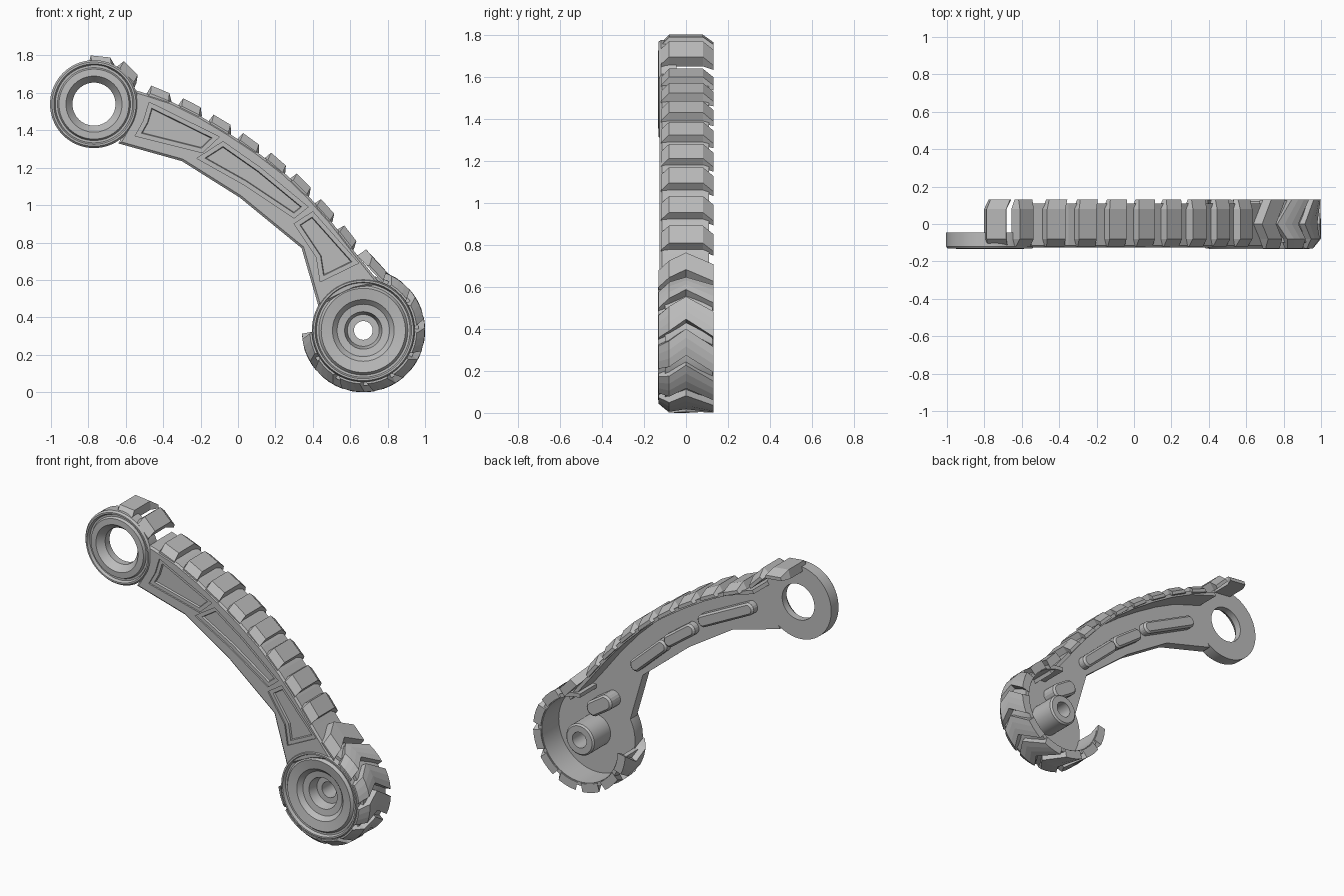
import bpy, bmesh, math
from mathutils import Vector

old = bpy.data.objects.get("Cube")
if old:
    bpy.data.objects.remove(old, do_unlink=True)

grey = bpy.data.materials.new("plain_grey")
grey.use_nodes = True
grey.diffuse_color = (0.5, 0.5, 0.5, 1)
grey.node_tree.nodes["Principled BSDF"].inputs["Base Color"].default_value = (0.5, 0.5, 0.5, 1)

RING = Vector((-0.77, 0, 1.54))
WHEEL = Vector((0.67, 0, 0.33))


def finish(name, bm, smooth=False):
    bmesh.ops.remove_doubles(bm, verts=bm.verts, dist=0.0005)
    bmesh.ops.recalc_face_normals(bm, faces=bm.faces)
    mesh = bpy.data.meshes.new(name)
    bm.to_mesh(mesh)
    bm.free()
    mesh.materials.append(grey)
    ob = bpy.data.objects.new(name, mesh)
    bpy.context.collection.objects.link(ob)
    if smooth:
        bpy.ops.object.select_all(action='DESELECT')
        ob.select_set(True)
        bpy.context.view_layer.objects.active = ob
        bpy.ops.object.shade_smooth_by_angle(angle=math.radians(25))
    return ob


def loft(name, loops, closed=False, smooth=False):
    """Skin a row of equal point loops, capping the ends unless closed."""
    bm = bmesh.new()
    rows = [[bm.verts.new(p) for p in loop] for loop in loops]
    n = len(rows[0])
    for p, q in zip(rows, rows[1:]):
        for k in range(n):
            m = (k + 1) % n
            bm.faces.new((p[k], p[m], q[m], q[k]))
    if not closed:
        bm.faces.new(rows[0])
        bm.faces.new(rows[-1])
    return finish(name, bm, smooth)


def polar(centre, r, y, a):
    return centre + Vector((r * math.cos(a), y, r * math.sin(a)))


def revolve(name, profile, centre, start=0, sweep=360):
    """Turn a closed (radius, y) section about the y axis through centre."""
    steps = sweep // 5
    loops = [[polar(centre, r, y, math.radians(start + sweep * i / steps)) for r, y in profile]
             for i in range(steps + 1)]
    return loft(name, loops, sweep == 360, True)


def prism(name, outline, y0, y1, rim=0, depth=0, ledge=0):
    """Extrude an (x, z) outline along y; the y1 end gets an optional ledge and sloped rim."""
    bm = bmesh.new()
    face = bm.faces.new([bm.verts.new((x, y0, z)) for x, z in outline])
    ext = bmesh.ops.extrude_face_region(bm, geom=[face])
    verts = [v for v in ext["geom"] if isinstance(v, bmesh.types.BMVert)]
    end = [f for f in ext["geom"] if isinstance(f, bmesh.types.BMFace)]
    bmesh.ops.translate(bm, verts=verts, vec=(0, y1 - y0, 0))
    bmesh.ops.recalc_face_normals(bm, faces=bm.faces)
    for inset in (ledge, rim):
        if inset:
            bmesh.ops.inset_region(bm, faces=end, thickness=inset, use_even_offset=True)
    bmesh.ops.translate(bm, verts=end[0].verts, vec=(0, depth, 0))
    return finish(name, bm)


def pad(name, place, width, stations):
    """Tread block; place maps (slide, y, height), stations are (y, slide, height)."""
    cross = [width * (k / 3 - 0.5) for k in range(4)]
    loops = []
    for y, slide, height in stations:
        loops.append([place(slide + u * 1.15, y, -0.011) for u in cross]
                     + [place(slide + u, y, height) for u in reversed(cross)])
    return loft(name, loops)


def flat_place(x, z, slope):
    """Frame for a block lying on a slope, sliding uphill along the track."""
    t = Vector((-math.cos(math.radians(slope)), 0, -math.sin(math.radians(slope))))
    up = Vector((t.z, 0, -t.x))
    return lambda u, y, h: Vector((x, y, z)) + t * u + up * h


def round_place(angle, r):
    """Frame for a block wrapped round the wheel."""
    return lambda u, y, h: polar(WHEEL, r + h, y, angle + u / r)


def capsule(name, x, z, angle, length, radius, y0, y1):
    pts = []
    for i in range(18):
        a = 2 * math.pi * (i + 0.5) / 18
        u = radius * math.cos(a) + math.copysign(length / 2 - radius, math.cos(a))
        v = radius * math.sin(a)
        pts.append((x + u * math.cos(angle) - v * math.sin(angle),
                    z + u * math.sin(angle) + v * math.cos(angle)))
    return prism(name, pts, y0, y1, 0.012, 0.012)


# Arm plate with chamfered front edge
top = [(-0.55, 1.615), (-0.35, 1.55), (-0.2, 1.475), (-0.05, 1.385), (0.1, 1.285),
       (0.25, 1.17), (0.38, 1.045), (0.5, 0.91), (0.62, 0.755), (0.76, 0.58)]
bottom = [(0.62, 0.55), (0.43, 0.46), (0.34, 0.77), (0.01, 1.04),
          (-0.3, 1.235), (-0.64, 1.33), (-0.57, 1.45)]
arm = prism("arm_plate", top + bottom, -0.045, -0.114, 0.012, -0.011)

# Sunken panels, each with a shallow ledge round a deeper floor
panels = [
    [(-0.475, 1.55), (-0.1, 1.365), (-0.19, 1.28), (-0.55, 1.37), (-0.505, 1.45)],
    [(-0.08, 1.34), (0.12, 1.2), (0.375, 0.99), (0.3, 0.93), (0.03, 1.11), (-0.22, 1.25)],
    [(0.4, 0.965), (0.645, 0.69), (0.44, 0.59), (0.42, 0.72), (0.3, 0.9)]]
for i, outline in enumerate(panels):
    cutter = prism(f"panel_cutter_{i + 1}", outline, -0.16, -0.115, 0.004, 0.012, 0.022)
    cutter.hide_render = True
    cutter.hide_set(True)
    cut = arm.modifiers.new("panel", 'BOOLEAN')
    cut.operation = 'DIFFERENCE'
    cut.solver = 'EXACT'
    cut.object = cutter

# Belt under the tread blocks
inner = [(x - 0.012, z - 0.02) for x, z in top]
prism("tread_belt", top + inner[::-1], -0.11, 0.11)

# Raised ribs on the back of the arm
for i, (x, z, slope, length) in enumerate([(0.27, 0.93, -43, 0.33), (0.05, 1.12, -37, 0.26),
                                           (-0.28, 1.34, -27, 0.44)]):
    capsule(f"back_rib_{i + 1}", x, z, math.radians(slope), length, 0.04, -0.05, -0.005)

# Upper pivot ring with one groove and a tapered bore
revolve("pivot_ring", [(0.235, -0.045), (0.235, -0.12), (0.225, -0.132), (0.215, -0.132),
                       (0.207, -0.115), (0.195, -0.115), (0.187, -0.132), (0.15, -0.134),
                       (0.115, -0.09), (0.115, -0.045)], RING)

# Lower wheel: dished disc with hollow hub, and open drum wall
revolve("wheel_disc", [(0.275, -0.115), (0.268, -0.134), (0.258, -0.134), (0.25, -0.115),
                       (0.238, -0.115), (0.225, -0.132), (0.165, -0.122), (0.14, -0.095),
                       (0.1, -0.09), (0.085, -0.03), (0.05, -0.03), (0.05, 0.13), (0.09, 0.13),
                       (0.1, 0.12), (0.1, -0.045), (0.275, -0.045)], WHEEL)
revolve("wheel_drum", [(0.27, -0.1), (0.295, -0.1), (0.295, 0.125), (0.27, 0.125)],
        WHEEL, -170, 260)
capsule("hub_latch", 0.59, 0.54, math.radians(145), 0.2, 0.05, -0.05, 0.04)

# Flat-topped blocks along the arm and over the ring
block = [(-0.12, -0.012, 0.005), (-0.08, 0, 0.045), (0.08, 0, 0.045), (0.132, -0.025, 0.01)]
spots = [(-0.74, 1.75, -6), (-0.605, 1.7, -45), (-0.432, 1.577, -22), (-0.267, 1.507, -27),
         (-0.108, 1.418, -31), (0.043, 1.318, -36), (0.187, 1.212, -41), (0.32, 1.1, -45),
         (0.446, 0.963, -48), (0.565, 0.822, -52)]
for i, spot in enumerate(spots):
    pad(f"arm_block_{i + 1}", flat_place(*spot), 0.105, block)

# Chevron blocks: one bridging the arm and wheel, the rest round the wheel
chevron = [(-0.132, -0.045, 0.0), (-0.08, -0.02, 0.043), (0, 0.03, 0.045), (0.132, -0.045, 0.043)]
pad("bridge_block", flat_place(0.71, 0.67, -47), 0.11, chevron)
for i in range(8):
    pad(f"wheel_block_{i + 1}", round_place(math.radians(56 - 30.4 * i), 0.286), 0.11, chevron)
